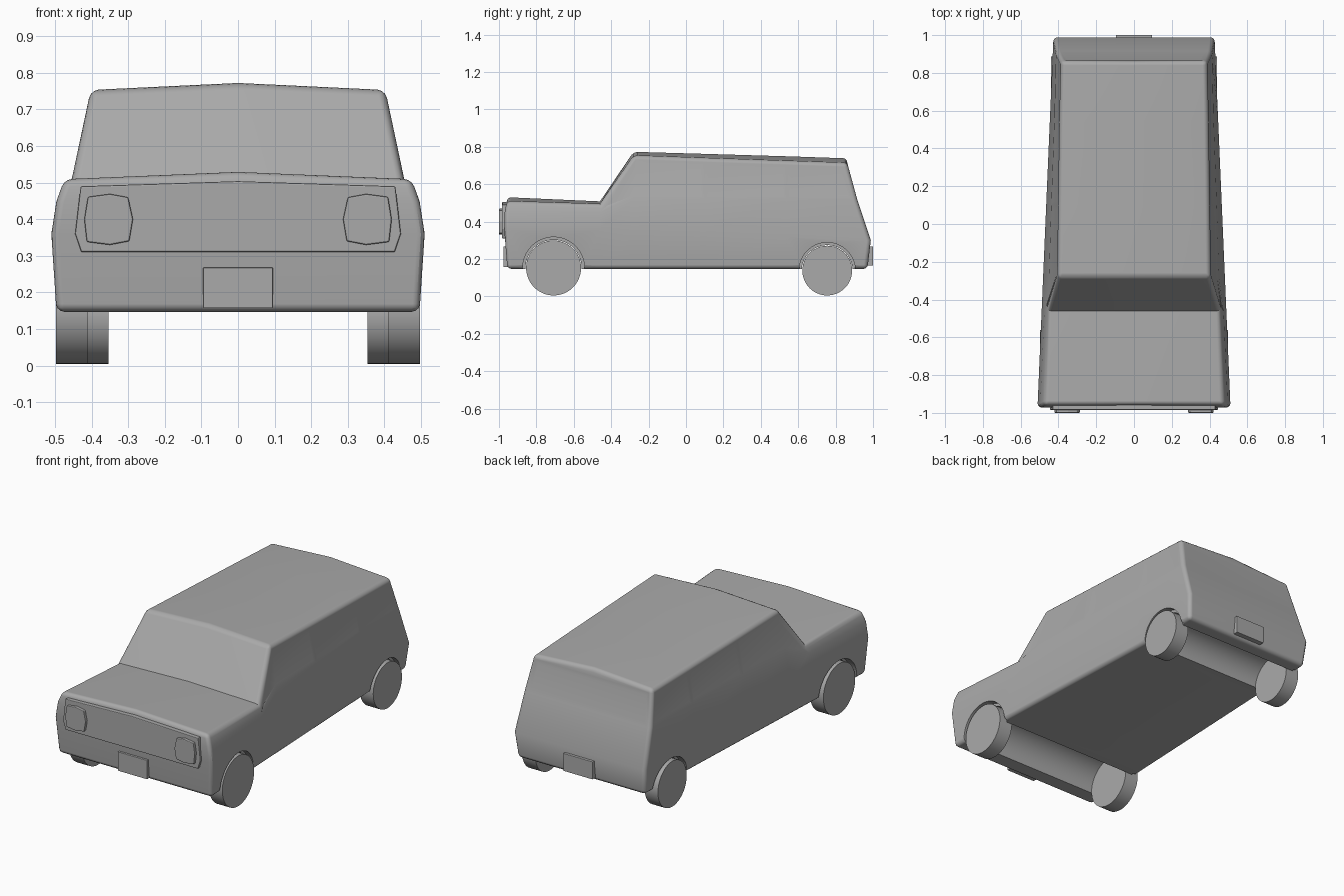
import bpy, bmesh, math

default = bpy.data.objects.get("Cube")
if default:
    bpy.data.objects.remove(default, do_unlink=True)

GREY = (0.4, 0.4, 0.4, 1.0)
grey = bpy.data.materials.new("plain grey")
grey.use_nodes = True
grey.diffuse_color = GREY
for node in grey.node_tree.nodes:
    if node.type == "BSDF_PRINCIPLED":
        node.inputs["Base Color"].default_value = GREY


def make_object(name, bm):
    bmesh.ops.recalc_face_normals(bm, faces=bm.faces[:])
    mesh = bpy.data.meshes.new(name)
    bm.to_mesh(mesh)
    bm.free()
    obj = bpy.data.objects.new(name, mesh)
    mesh.materials.append(grey)
    bpy.context.scene.collection.objects.link(obj)
    return obj


def activate(obj):
    bpy.ops.object.select_all(action="DESELECT")
    obj.select_set(True)
    bpy.context.view_layer.objects.active = obj


def smooth(obj, angle=30):
    activate(obj)
    bpy.ops.object.shade_smooth_by_angle(angle=math.radians(angle))


def cylinder(name, radius, depth, location, segments=48):
    bpy.ops.mesh.primitive_cylinder_add(vertices=segments, radius=radius, depth=depth,
                                        location=location, rotation=(0, math.pi / 2, 0))
    obj = bpy.context.object
    obj.name = name
    obj.data.materials.append(grey)
    return obj


def panel(name, outline, y_front, y_back, bevel=0.004):
    """Upright plate from an x-z outline."""
    bm = bmesh.new()
    loops = [[bm.verts.new((x, y, z)) for x, z in outline] for y in (y_front, y_back)]
    for loop in loops:
        bm.faces.new(loop)
    n = len(outline)
    for i in range(n):
        j = (i + 1) % n
        bm.faces.new((loops[0][i], loops[0][j], loops[1][j], loops[1][i]))
    obj = make_object(name, bm)
    mod = obj.modifiers.new("Bevel", "BEVEL")
    mod.width, mod.segments = bevel, 2
    mod.limit_method = "ANGLE"
    mod.angle_limit = math.radians(50)
    return obj


def side_width(y):
    return 0.51 - 0.043 * (y + 0.95)


# Body: lofted sections; y at four heights, heights above the sill, upper widths
FLOOR = 0.147
stations = [
    ((-0.955, -0.972, -0.97, -0.958), (0.36, 0.45, 0.51, 0.53), (0.497, 0.475)),
    ((-0.46,) * 4, (0.36, 0.45, 0.495, 0.508), (0.474, 0.457)),
    ((-0.28,) * 4, (0.35, 0.52, 0.754, 0.773), (0.45, 0.403)),
    ((0.1,) * 4, (0.34, 0.52, 0.74, 0.762), (0.438, 0.398)),
    ((0.54,) * 4, (0.32, 0.52, 0.725, 0.749), (0.422, 0.392)),
    ((0.97, 0.988, 0.915, 0.862), (0.3, 0.52, 0.714, 0.738), (0.412, 0.386)),
]
bm = bmesh.new()
rings = []
for ys, zs, (w_belt, w_top) in stations:
    w = side_width(ys[1])
    half = [(w - 0.014, ys[0], FLOOR), (w, ys[1], zs[0]),
            (w_belt, ys[2], zs[1]), (w_top, ys[3], zs[2])]
    ring = [bm.verts.new(p) for p in half]
    ring.append(bm.verts.new((0, ys[3], zs[3])))
    ring += [bm.verts.new((-x, y, z)) for x, y, z in reversed(half)]
    rings.append(ring)
n = len(rings[0])
for a, b in zip(rings, rings[1:]):
    for i in range(n):
        j = (i + 1) % n
        bm.faces.new((a[i], a[j], b[j], b[i]))
for ring in (rings[0], rings[-1]):
    for i in range(3):
        bm.faces.new((ring[i], ring[i + 1], ring[n - 2 - i], ring[n - 1 - i]))
    bm.faces.new((ring[3], ring[4], ring[5]))
bmesh.ops.recalc_face_normals(bm, faces=bm.faces[:])

# Rounded outer edges
outer = [e for e in bm.edges if e.calc_face_angle_signed(0) > math.radians(32)]
bmesh.ops.bevel(bm, geom=outer, offset=0.022, segments=3, profile=0.5, affect="EDGES")

# Shallow windows between the pillars
bm.normal_update()
glass = [f for f in bm.faces if f.calc_area() > 0.012 and f.calc_center_median().z > 0.5]
groups = []
for side in (1, -1):
    flank = [f for f in glass if f.normal.x * side > 0.8]
    groups.append([f for f in flank if f.calc_center_median().y < 0.1])
    groups += [[f] for f in flank if f.calc_center_median().y >= 0.1]
groups.append([f for f in glass if f.normal.y > 0.8 and f.calc_center_median().z < 0.68])
for group in groups:
    if group:
        bmesh.ops.inset_region(bm, faces=group, thickness=0.02, depth=-0.005,
                               use_even_offset=True, use_boundary=True)
body = make_object("body", bm)

# Wheels, and arches cut through the body: y, radius, outer x, arch radius
axles = [("front", -0.708, 0.147, 0.497, 0.165), ("rear", 0.755, 0.133, 0.44, 0.15)]
cutters = []
for label, y, radius, x_out, arch in axles:
    z = radius + 0.005
    cutters.append(cylinder("axle_channel_cutter", radius + 0.003, 1.4, (0, y, z), 64))
    for side, word in ((1, "left"), (-1, "right")):
        wheel = cylinder(f"{label}_{word}_wheel", radius, 0.086,
                         (side * (x_out - 0.043), y, z))
        smooth(wheel)
        cutters.append(cylinder("arch_cutter", arch, 0.24,
                                (side * (x_out + 0.075), y, z), 64))
for cutter in cutters:
    cutter.hide_render = True
    mod = body.modifiers.new("Arch", "BOOLEAN")
    mod.operation, mod.solver, mod.object = "DIFFERENCE", "EXACT", cutter
    activate(body)
    bpy.ops.object.modifier_apply(modifier=mod.name)
    bpy.data.objects.remove(cutter, do_unlink=True)
smooth(body)
body.modifiers.new("Even shading", "WEIGHTED_NORMAL").keep_sharp = True

# Grille with a slightly peaked top
half = [(0.43, 0.49), (0.445, 0.36), (0.428, 0.31)]
panel("grille", [(0, 0.504)] + half + [(-x, z) for x, z in reversed(half)], -0.984, -0.95)

# Headlights
lamp = [(0.3, 0.46), (0.35, 0.469), (0.41, 0.461), (0.42, 0.4),
        (0.413, 0.338), (0.35, 0.33), (0.297, 0.34), (0.287, 0.4)]
for side, word in ((1, "left"), (-1, "right")):
    panel(f"{word}_headlight", [(side * x, z) for x, z in lamp], -1.0, -0.97)

# Blank number plates
for label, z0, y0, y1 in (("front", 0.157, -0.977, -0.945), ("rear", 0.165, 0.96, 1.0)):
    panel(f"{label}_plate", [(-0.095, z0), (0.095, z0), (0.095, 0.268), (-0.095, 0.268)],
          y0, y1, 0.002)
